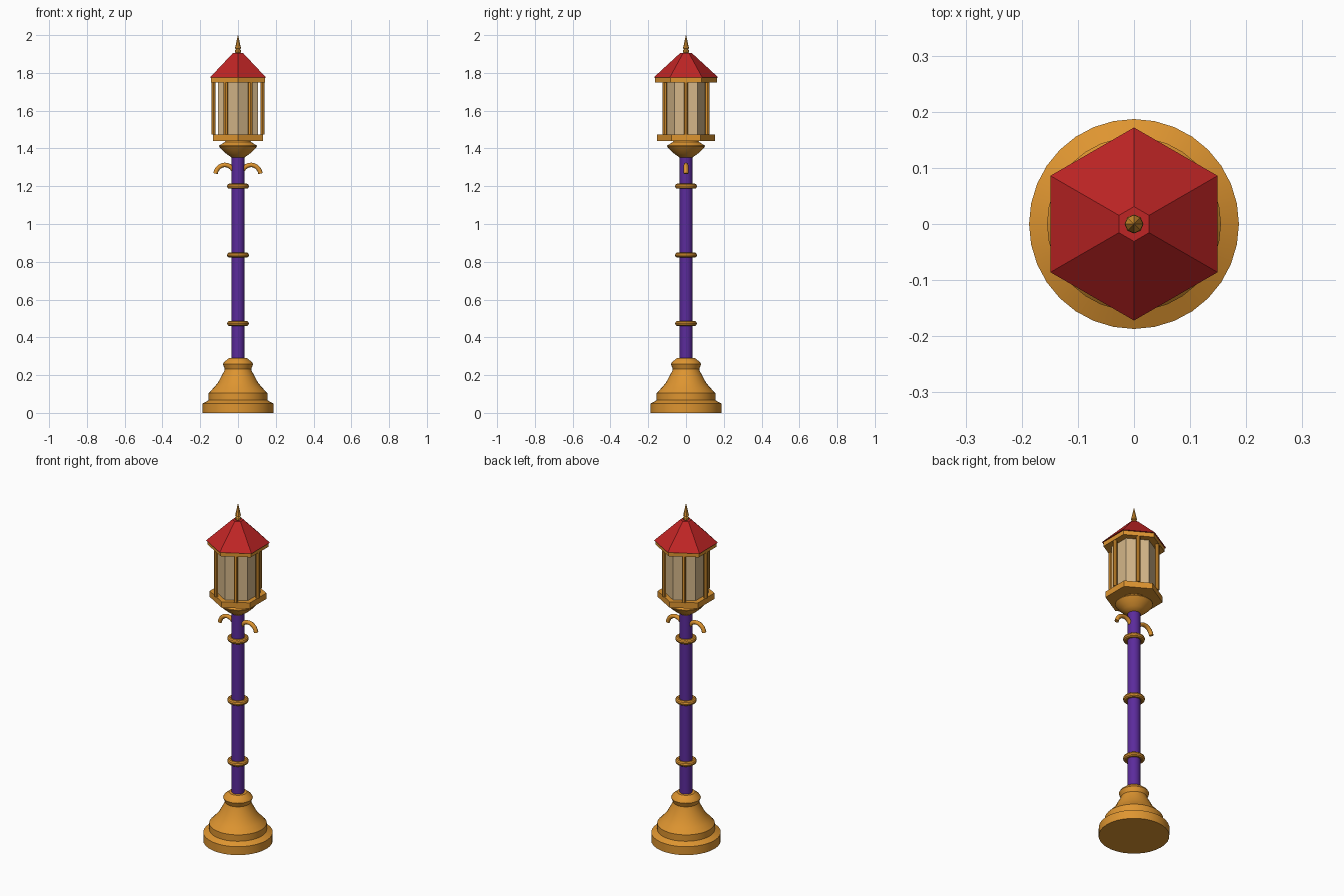
import bpy, bmesh, math

if "Cube" in bpy.data.objects:
    bpy.data.objects.remove(bpy.data.objects["Cube"])


def mat(name, rgb):
    m = bpy.data.materials.new(name)
    m.diffuse_color = (*rgb, 1)
    m.use_nodes = True
    m.node_tree.nodes["Principled BSDF"].inputs["Base Color"].default_value = m.diffuse_color
    return m


GOLD = mat("gold", (0.73, 0.30, 0.03))
PURPLE = mat("purple", (0.105, 0.024, 0.33))
RED = mat("red", (0.52, 0.018, 0.018))
GLASS = mat("warm_glass", (0.66, 0.47, 0.25))


def lathe(name, profile, sides, material, smooth=True, phase=0.0):
    """Revolve (radius, z) points around z, capping both ends."""
    bm = bmesh.new()
    rings = []
    for r, z in profile:
        rings.append([bm.verts.new((r * math.cos(phase + i * math.tau / sides),
                                    r * math.sin(phase + i * math.tau / sides), z))
                      for i in range(sides)])
    for a, b in zip(rings, rings[1:]):
        for i in range(sides):
            j = (i + 1) % sides
            bm.faces.new((a[i], a[j], b[j], b[i]))
    bm.faces.new(rings[0][::-1])
    bm.faces.new(rings[-1])
    me = bpy.data.meshes.new(name)
    bm.to_mesh(me)
    bm.free()
    ob = bpy.data.objects.new(name, me)
    bpy.context.collection.objects.link(ob)
    me.materials.append(material)
    if smooth:
        finish(ob)
    return ob


def finish(ob):
    bpy.ops.object.select_all(action='DESELECT')
    ob.select_set(True)
    bpy.context.view_layer.objects.active = ob
    bpy.ops.object.shade_smooth_by_angle(angle=math.radians(35))


def hexagon(name, profile, material):
    """Six-sided part with corners on the y axis."""
    return lathe(name, profile, 6, material, False, math.pi / 2)


# Bell-shaped foot
lathe("base", [(0.187, 0), (0.187, 0.05), (0.155, 0.067), (0.155, 0.105),
               (0.128, 0.134), (0.106, 0.16), (0.090, 0.19), (0.073, 0.222),
               (0.070, 0.232), (0.080, 0.258), (0.073, 0.27), (0.048, 0.29)], 32, GOLD)

# Pole with three collar rings
lathe("pole", [(0.034, 0.27), (0.034, 1.38)], 20, PURPLE)
for i, z in enumerate((0.473, 0.835, 1.2)):
    bpy.ops.mesh.primitive_torus_add(location=(0, 0, z), major_radius=0.044, minor_radius=0.014,
                                     major_segments=28, minor_segments=10)
    ring = bpy.context.object
    ring.name = f"collar_ring_{i + 1}"
    ring.data.materials.append(GOLD)
    finish(ring)

# Curved side hooks
for side, sx in (("left", -1), ("right", 1)):
    cu = bpy.data.curves.new(f"{side}_hook", 'CURVE')
    cu.dimensions = '3D'
    cu.bevel_depth = 0.012
    cu.bevel_resolution = 2
    cu.use_fill_caps = True
    sp = cu.splines.new('POLY')
    n = 10
    sp.points.add(n - 1)
    for k in range(n):
        a = math.radians(150 - 140 * k / (n - 1))
        sp.points[k].co = (sx * (0.069 + 0.051 * math.cos(a)), 0, 1.257 + 0.056 * math.sin(a), 1)
    cu.materials.append(GOLD)
    ob = bpy.data.objects.new(f"{side}_hook", cu)
    bpy.context.collection.objects.link(ob)

# Lantern cup and floor
lathe("lantern_cup", [(0.034, 1.352), (0.06, 1.37), (0.085, 1.392), (0.10, 1.41),
                      (0.10, 1.415), (0.068, 1.435), (0.065, 1.445)], 28, GOLD)
hexagon("lantern_floor", [(0.153, 1.44), (0.153, 1.475)], GOLD)

# Glass housing with six posts in front of its faces
hexagon("glass", [(0.122, 1.47), (0.122, 1.755)], GLASS)
for i in range(6):
    a = i * math.pi / 3
    post = lathe(f"post_{i + 1}", [(0.0115, 1.475), (0.0115, 1.755)], 8, GOLD)
    post.location = (0.13 * math.cos(a), 0.13 * math.sin(a), 0)

# Eave plate, roof and finial
hexagon("eave_plate", [(0.164, 1.75), (0.164, 1.777)], GOLD)
hexagon("roof", [(0.172, 1.775), (0.031, 1.905)], RED)
lathe("finial", [(0.009, 1.9), (0.017, 1.911), (0.017, 1.917), (0.010, 1.926),
                 (0.016, 1.93), (0.0008, 2.0)], 8, GOLD, False)
